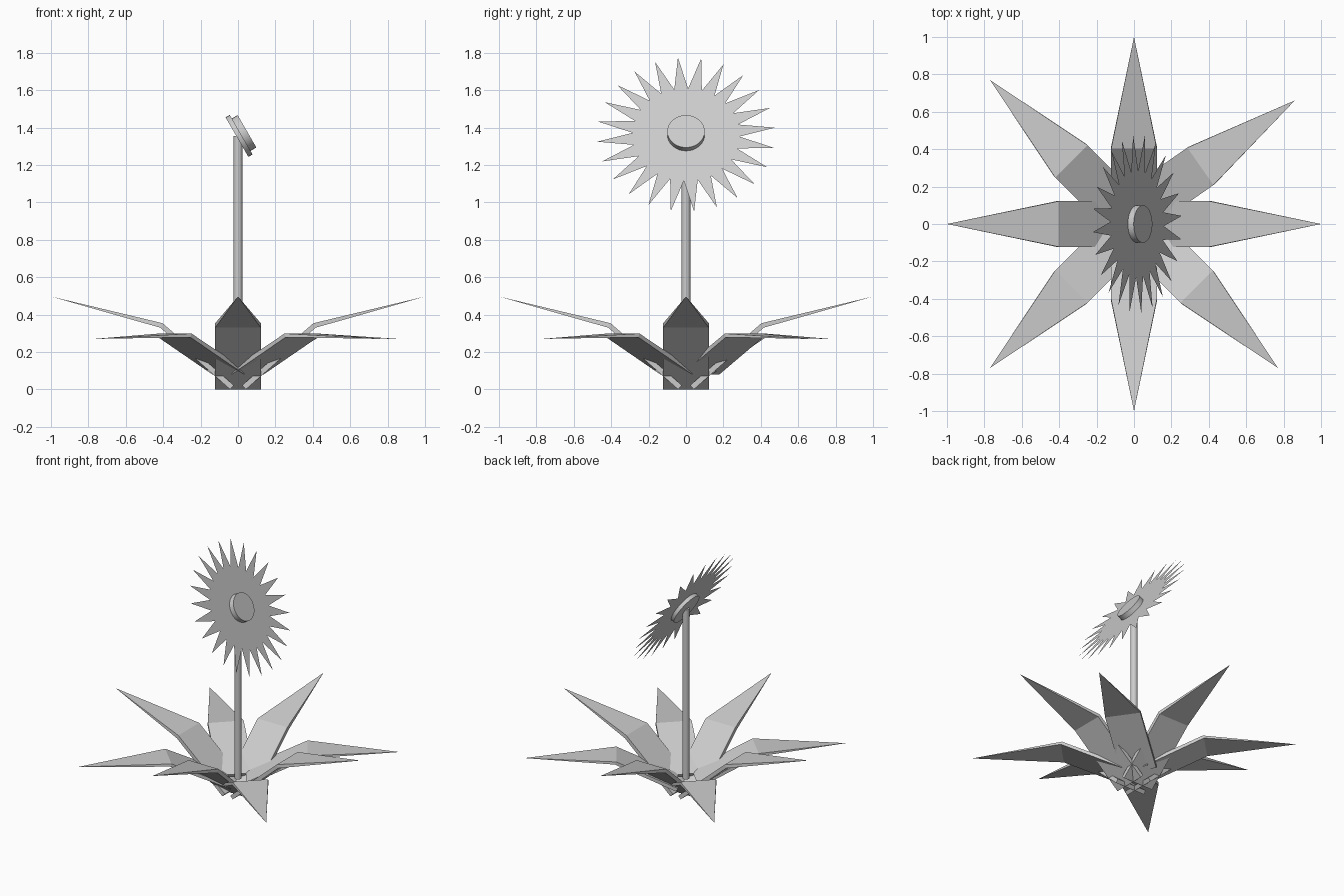
import bpy, bmesh, math
from mathutils import Matrix, Vector

if "Cube" in bpy.data.objects:
    bpy.data.objects.remove(bpy.data.objects["Cube"])

def finish(name, bm, smooth=False):
    bmesh.ops.recalc_face_normals(bm, faces=bm.faces)
    me = bpy.data.meshes.new(name)
    bm.to_mesh(me)
    bm.free()
    ob = bpy.data.objects.new(name, me)
    bpy.context.collection.objects.link(ob)
    if smooth:
        bpy.context.view_layer.objects.active = ob
        ob.select_set(True)
        bpy.ops.object.shade_smooth_by_angle(angle=math.radians(35))
        ob.select_set(False)
    return ob

def leaf(name, profile, tip, angle, origin=(0, 0), half=0.122):
    """Bent strip of constant width, then tapering to one tip point.
    profile: base top, base bottom, kink bottom, kink top as (radius, z)."""
    bm = bmesh.new()
    a, b = ([bm.verts.new((r, s * half, z)) for r, z in profile] for s in (-1, 1))
    t = bm.verts.new((tip[0], 0, tip[1]))
    for i in range(4):
        j = (i + 1) % 4
        if i != 2:
            bm.faces.new((a[i], a[j], b[j], b[i]))
    bm.faces.new(a)
    bm.faces.new(b)
    for p, q in ((a[3], a[2]), (a[2], b[2]), (b[2], b[3]), (b[3], a[3])):
        bm.faces.new((p, q, t))
    bm.transform(Matrix.Translation((*origin, 0)) @ Matrix.Rotation(math.radians(angle), 4, 'Z'))
    return finish(name, bm)

def cylinder(name, radius, z0, z1, sides, matrix=Matrix()):
    bm = bmesh.new()
    bmesh.ops.create_cone(bm, cap_ends=True, segments=sides, radius1=radius, radius2=radius,
                          depth=z1 - z0, matrix=Matrix.Translation((0, 0, (z0 + z1) / 2)))
    bm.transform(matrix)
    return finish(name, bm, True)

# Four steep leaves along the axes
steep = [(0.022, 0.022), (0.042, 0.0), (0.415, 0.33), (0.403, 0.354)]
for k in range(4):
    leaf(f"steep_leaf_{k + 1}", steep, (1.0, 0.497), 90 * k)

# Four flatter leaves between them, one slightly turned
flat = [(0.06, 0.102), (0.072, 0.08), (0.482, 0.279), (0.474, 0.299)]
for k, (ang, org) in enumerate(((34.9, (-0.034, 0.037)), (135, (0, 0)), (225, (0, 0)), (315, (0, 0)))):
    leaf(f"flat_leaf_{k + 1}", flat, (1.09, 0.27), ang, org)

# Stem
cylinder("stem", 0.024, 0.1, 1.355, 12)

# Flower head, local z pointing to +x and up by 30 degrees
head = Matrix.Translation((0.017, 0, 1.362)) @ Matrix.Rotation(math.radians(60), 4, 'Y')
cylinder("flower_back", 0.122, -0.026, 0.0, 32, head)
cylinder("flower_centre", 0.1, 0.0, 0.036, 32, head)

# Petal sheet: 24 thin spikes around a disc
bm = bmesh.new()
n = 24
ring = []
for i in range(2 * n):
    ang = math.radians(5.2 + 90) + math.pi * i / n
    r = 0.478 if i % 2 == 0 else 0.285
    ring.append(bm.verts.new((-r * math.sin(ang - math.pi / 2), r * math.cos(ang - math.pi / 2), 0)))
c = bm.verts.new((0, 0, 0))
for i in range(2 * n):
    bm.faces.new((c, ring[i], ring[(i + 1) % (2 * n)]))
bm.transform(head)
finish("petals", bm)
